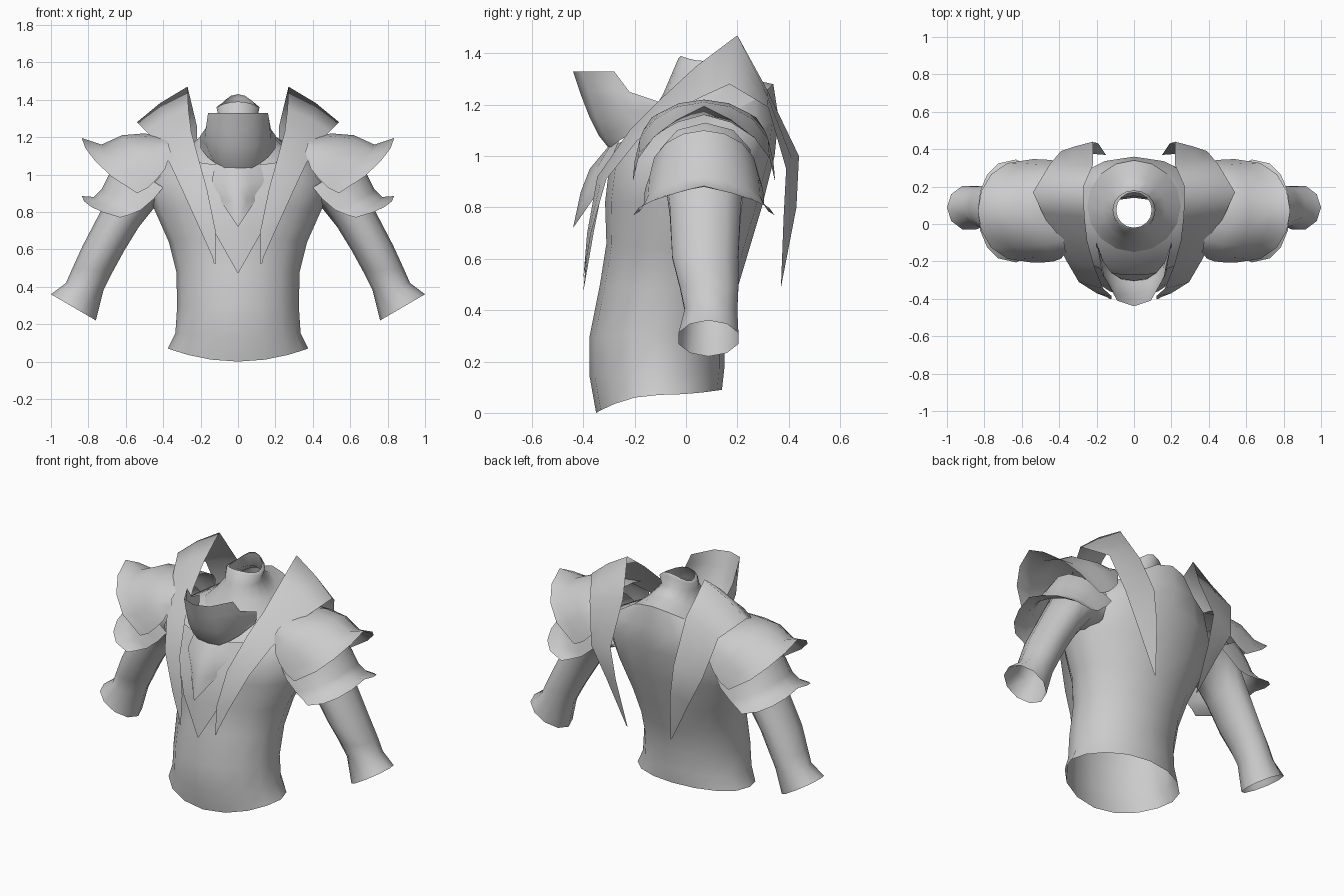
import bpy, bmesh, math
from mathutils import Vector

if "Cube" in bpy.data.objects:
    bpy.data.objects.remove(bpy.data.objects["Cube"])

mat = bpy.data.materials.new("plain_grey")
mat.diffuse_color = (0.6, 0.6, 0.6, 1)
mat.use_nodes = True
mat.node_tree.nodes["Principled BSDF"].inputs["Base Color"].default_value = mat.diffuse_color


def skin(name, rows, closed=False, mirror=False, angle=80, core=(0, .05, .8)):
    """Open sheet or tube lofted through rows, facing away from the core point."""
    bm = bmesh.new()
    grid = [[bm.verts.new(p) for p in r] for r in rows]
    n = len(rows[0])
    for a, b in zip(grid, grid[1:]):
        for i in range(n if closed else n - 1):
            j = (i + 1) % n
            bm.faces.new((a[i], a[j], b[j], b[i]))
    bmesh.ops.remove_doubles(bm, verts=bm.verts, dist=0.0005)
    bmesh.ops.recalc_face_normals(bm, faces=bm.faces)
    out = sum(f.normal.dot(f.calc_center_median() - Vector(core)) * f.calc_area()
              for f in bm.faces)
    if out < 0:
        bmesh.ops.reverse_faces(bm, faces=bm.faces)
    me = bpy.data.meshes.new(name)
    bm.to_mesh(me)
    bm.free()
    me.materials.append(mat)
    ob = bpy.data.objects.new(name, me)
    bpy.context.collection.objects.link(ob)
    if mirror:
        ob.modifiers.new("mirror", 'MIRROR').use_mirror_merge = False
    bpy.ops.object.select_all(action='DESELECT')
    ob.select_set(True)
    bpy.context.view_layer.objects.active = ob
    bpy.ops.object.shade_smooth_by_angle(angle=math.radians(angle))
    return ob


def ring(hw, yf, yb, zf, zs, zb, n=16):
    """Level ring with its own height at the front, sides and back."""
    pts = []
    for i in range(n):
        a = 2 * math.pi * i / n
        c, s = math.cos(a), math.sin(a)
        z = zs + ((zb if s > 0 else zf) - zs) * s * s
        pts.append((hw * c, (yf + yb) / 2 + (yb - yf) / 2 * s, z))
    return pts


# Torso shell, open at the waist, rising to the neckline
neckline = ring(.25, -.15, .34, 1.14, 1.16, 1.28)
skin("torso", [ring(*r) for r in (
    (.375, -.35, .14, .0, .07, .09), (.335, -.375, .15, .14, .15, .18),
    (.325, -.375, .15, .30, .30, .30), (.33, -.335, .19, .50, .48, .45),
    (.37, -.31, .235, .66, .64, .60), (.45, -.315, .295, .82, .82, .80),
    (.48, -.30, .345, .95, .96, 1.0), (.41, -.26, .36, 1.04, 1.07, 1.15))]
    + [neckline], closed=True)

# Neck collar, flaring down to the neckline
skin("neck", [neckline] + [ring(*r) for r in (
    (.17, -.09, .25, 1.24, 1.23, 1.30), (.105, -.06, .17, 1.31, 1.31, 1.34),
    (.115, -.03, .18, 1.38, 1.36, 1.41), (.095, -.02, .17, 1.39, 1.37, 1.43))],
    closed=True, core=(0, .06, 1.2))


def mirrored(half):
    """Extend a row that starts on the centre line to both sides."""
    return [(-x, y, z) for x, y, z in reversed(half[1:])] + half


# Flared throat guard
skin("throat_guard", [mirrored(h) for h in (
    [(0, -.44, 1.33), (.09, -.41, 1.33), (.16, -.28, 1.33), (.17, -.22, 1.25), (.20, -.10, 1.21)],
    [(0, -.41, 1.24), (.10, -.38, 1.25), (.17, -.27, 1.26), (.18, -.21, 1.22), (.20, -.10, 1.20)],
    [(0, -.375, 1.15), (.10, -.35, 1.15), (.175, -.25, 1.18), (.18, -.20, 1.17), (.20, -.10, 1.18)],
    [(0, -.34, 1.08), (.09, -.32, 1.08), (.15, -.25, 1.11), (.17, -.19, 1.13), (.20, -.10, 1.16)],
    [(0, -.30, 1.03), (.07, -.29, 1.03), (.12, -.26, 1.06), (.16, -.21, 1.09), (.20, -.12, 1.14)])],
    core=(0, -.1, 1.15))

# Pointed chest bib with a raised ridge
skin("chest_bib", [mirrored(h) for h in (
    [(0, -.30, 1.04), (.06, -.295, 1.04), (.12, -.26, 1.06)],
    [(0, -.375, .95), (.07, -.35, .95), (.14, -.30, .97)],
    [(0, -.41, .86), (.05, -.385, .86), (.10, -.335, .87)],
    [(0, -.44, .72), (0, -.44, .72), (0, -.44, .72)])])

# Breast panel running down to a centre point
skin("breast_panel", [mirrored(h) for h in (
    [(0, -.27, 1.04), (.10, -.265, 1.05), (.25, -.21, 1.07)],
    [(0, -.35, .88), (.09, -.34, .89), (.19, -.32, .90)],
    [(0, -.38, .70), (.06, -.375, .70), (.13, -.36, .70)],
    [(0, -.40, .47), (0, -.40, .47), (0, -.40, .47)])])

# Long shoulder straps: inner edge, outer edge, from front tip over to back tip
strap = [
    ((.12, -.40, .52), (.12, -.40, .52)),
    ((.12, -.385, .70), (.20, -.37, .70)),
    ((.165, -.345, .92), (.295, -.31, .91)),
    ((.215, -.22, 1.10), (.365, -.19, 1.06)),
    ((.25, -.09, 1.23), (.44, -.04, 1.18)),
    ((.265, .04, 1.35), (.49, .06, 1.23)),
    ((.27, .20, 1.47), (.54, .17, 1.28)),
    ((.22, .315, 1.26), (.45, .32, 1.19)),
    ((.22, .44, 1.00), (.39, .39, .95)),
    ((.19, .43, .80), (.29, .38, .76)),
    ((.15, .37, .49), (.15, .37, .49))]
skin("shoulder_strap", [
    [a, tuple((Vector(a) + Vector(b)) / 2 + Vector((.01, 0, .008))), b]
    for a, b in strap], mirror=True, angle=180)


def arch(x_top, z_top, x_end, z_end, ry, peak=0, n=8, yc=.07):
    """Arch over the arm; the ends hang at x_end, z_end; peak makes it pointed."""
    pts = []
    for i in range(n + 1):
        t = 2 * i / n - 1
        a = math.pi / 2 * t
        c = max(math.cos(a), 0)
        h = c + (1 - abs(t) - c) * peak
        pts.append((x_end + (x_top - x_end) * c ** .8, yc + ry * math.sin(a),
                    z_end + (z_top - z_end) * h))
    return pts


# Upper pauldron, flaring to a peak at its outer rim
skin("upper_pauldron", [arch(*r) for r in (
    (.38, 1.20, .36, 1.12, .22), (.50, 1.22, .39, 1.03, .255),
    (.62, 1.21, .43, .98, .27), (.73, 1.16, .48, .93, .275, .3),
    (.835, 1.195, .54, .90, .277, .6))], mirror=True, core=(.5, .07, .8))

# Lower pauldron
skin("lower_pauldron", [arch(*r) for r in (
    (.62, 1.10, .40, .93, .21), (.69, 1.00, .45, .87, .23),
    (.73, .92, .52, .81, .235, .3), (.77, .88, .58, .785, .25, .6),
    (.835, .885, .63, .77, .275, 1))], mirror=True, core=(.45, .07, .7))


def arm_ring(outer, inner, y0, y1, n=10):
    """Slanted ring across the arm between an outer and an inner (x, z) point."""
    (xo, zo), (xi, zi) = outer, inner
    pts = []
    for i in range(n):
        a = 2 * math.pi * i / n
        c, s = math.cos(a) / 2, math.sin(a)
        pts.append(((xo + xi) / 2 + (xo - xi) * c, (y0 + y1) / 2 + (y1 - y0) / 2 * s,
                    (zo + zi) / 2 + (zo - zi) * c))
    return pts


# Sleeve with a flared open cuff
skin("sleeve", [arm_ring(*r) for r in (
    ((.45, 1.13), (.38, .83), -.11, .26), ((.60, 1.06), (.45, .82), -.09, .24),
    ((.71, .85), (.53, .72), -.07, .22), ((.83, .62), (.61, .59), -.06, .21),
    ((.885, .50), (.67, .48), -.03, .21), ((.92, .42), (.72, .38), -.01, .205),
    ((1.0, .36), (.76, .22), -.035, .21))],
    closed=True, mirror=True, core=(.7, .08, .65))
